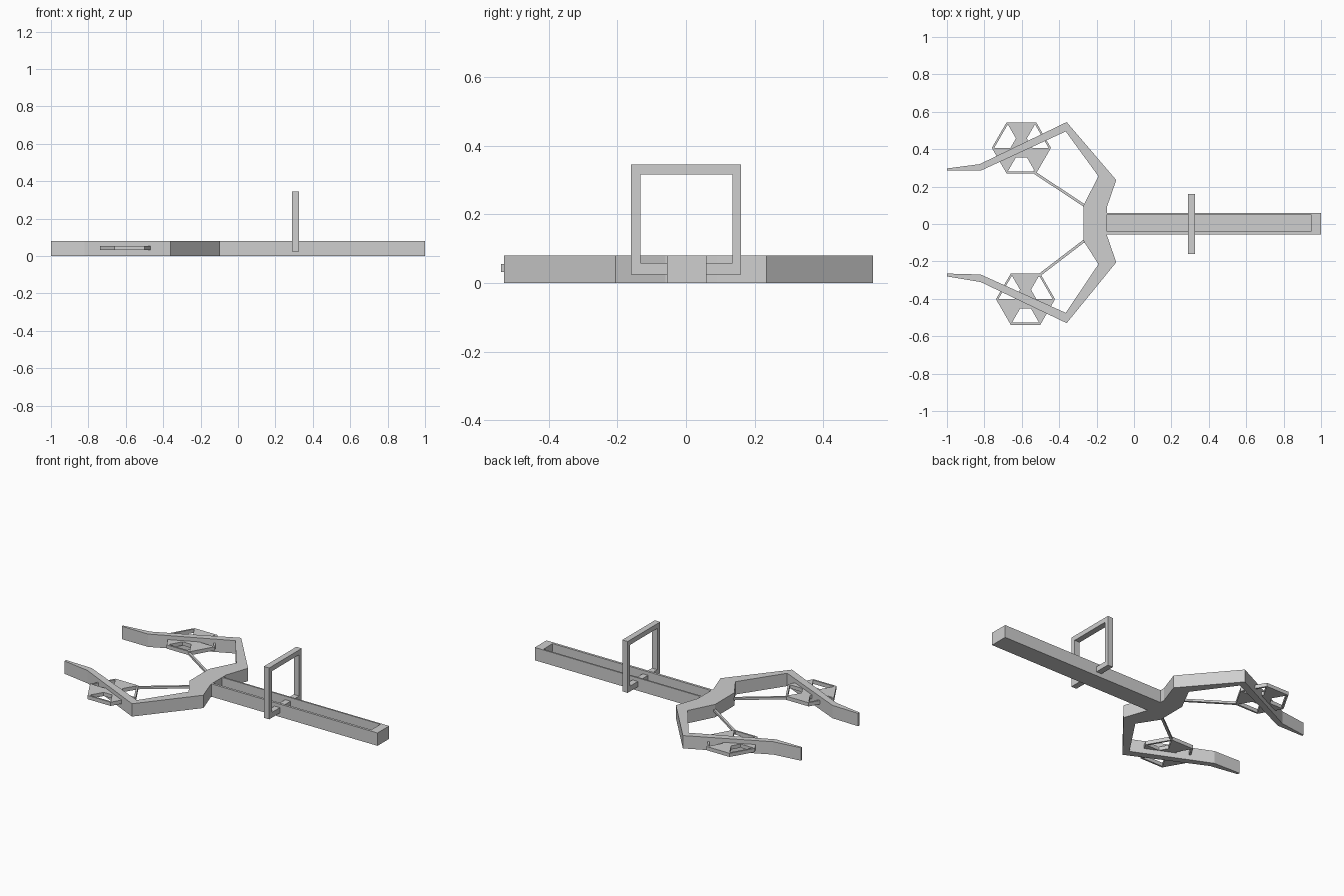
import bpy
from math import cos, sin, pi
from mathutils import Vector

cube = bpy.data.objects.get("Cube")
if cube:
    bpy.data.objects.remove(cube, do_unlink=True)

grey = bpy.data.materials.new("plain grey")
grey.use_nodes = True
colour = (0.62, 0.62, 0.62, 1)
grey.diffuse_color = colour
grey.node_tree.nodes["Principled BSDF"].inputs["Base Color"].default_value = colour


def solid(name, points, faces, offset):
    """Thicken a flat sheet of consistently wound faces into a closed solid."""
    n = len(points)
    verts = [Vector(p) for p in points]
    verts += [v + Vector(offset) for v in verts]
    edges = {(f[i - 1], f[i]) for f in faces for i in range(len(f))}
    rim = [(a, b) for a, b in edges if (b, a) not in edges]
    polys = [tuple(reversed(f)) for f in faces]
    polys += [tuple(i + n for i in f) for f in faces]
    polys += [(a, b, b + n, a + n) for a, b in rim]
    mesh = bpy.data.meshes.new(name)
    mesh.from_pydata(verts, [], polys)
    mesh.validate()
    mesh.materials.append(grey)
    obj = bpy.data.objects.new(name, mesh)
    bpy.context.collection.objects.link(obj)
    return obj


def prism(name, outline, z0, z1):
    """Upright prism from a counter-clockwise outline in plan."""
    return solid(name, [(x, y, z0) for x, y in outline],
                 [tuple(range(len(outline)))], (0, 0, z1 - z0))


def extrude_x(name, profile, faces, x0, x1):
    """Extrude a y-z profile along x."""
    return solid(name, [(x0, y, z) for y, z in profile], faces, (x1 - x0, 0, 0))


HEIGHT = 0.08

# Bow: both bent limbs and the centre block in one outline
outer = [(-1, -.28), (-.82, -.31), (-.36, -.53), (-.095, -.205), (-.145, -.06),
         (-.145, .09), (-.095, .235), (-.36, .545), (-.825, .32), (-1, .297)]
inner = [(-1, .285), (-.82, .285), (-.365, .495), (-.19, .255), (-.27, .1),
         (-.27, -.09), (-.19, -.215), (-.365, -.475), (-.82, -.27), (-1, -.265)]
prism("bow_limbs", outer + inner, 0, HEIGHT)

# Stock: open channel closed by an end block
right, left, floor = -.055, .06, .02
channel = [(right, 0), (left, 0), (left, HEIGHT), (.05, HEIGHT), (.05, floor),
           (-.04, floor), (-.04, HEIGHT), (right, HEIGHT)]
extrude_x("stock_channel", channel, [tuple(range(8))], -.145, .947)
extrude_x("stock_end_block",
          [(right, 0), (left, 0), (left, HEIGHT), (right, HEIGHT)],
          [(0, 1, 2, 3)], .947, 1)


# Square hoop through the stock
def rectangle(y0, y1, z0, z1):
    return [(y0, z0), (y1, z0), (y1, z1), (y0, z1)]


hoop = rectangle(-.16, .16, .025, .345) + rectangle(-.132, .135, .058, .315)
extrude_x("square_hoop", hoop,
          [(i, (i + 1) % 4, (i + 1) % 4 + 4, i + 4) for i in range(4)], .29, .327)


# Hexagonal wheels with every other wedge cut out
def wheel(name, cx, cy, radius=.158):
    points = [(cx + radius * s * cos(k * pi / 3), cy + radius * s * sin(k * pi / 3), .032)
              for s in (.37, .92, 1) for k in range(6)]
    faces = [tuple(range(6))]
    for k in range(6):
        j = (k + 1) % 6
        if k % 2:
            faces.append((k, k + 6, j + 6, j))
        faces.append((k + 6, k + 12, j + 12, j + 6))
    return solid(name, points, faces, (0, 0, .023))


wheel("left_wheel", -.602, .407)
wheel("right_wheel", -.58, -.402)


# Thin rods from the wheels to the centre block
def rod(name, start, end, width=.014):
    a, b = Vector(start), Vector(end)
    d = (b - a).normalized() * width / 2
    side = Vector((-d.y, d.x))
    return prism(name, [a - side, b - side, b + side, a + side], .036, .05)


rod("left_rod", (-.54, .28), (-.26, .095))
rod("right_rod", (-.515, -.28), (-.26, -.085))
